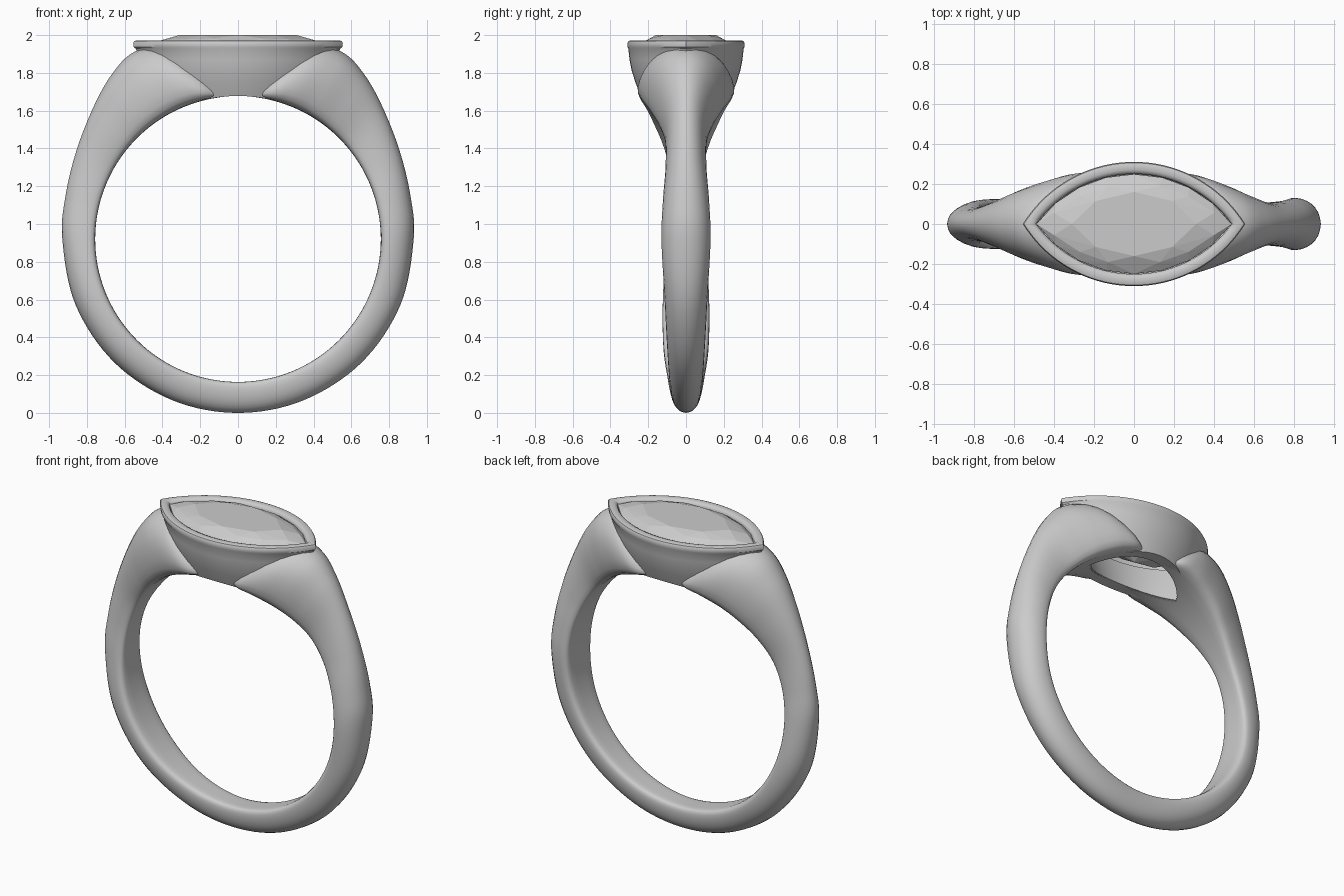
import bpy, bmesh, math
from mathutils import Vector

if "Cube" in bpy.data.objects:
    bpy.data.objects.remove(bpy.data.objects["Cube"])

CENTRE, FINGER = 0.92, 0.756      # finger hole height and radius


def make(name, bm):
    bmesh.ops.recalc_face_normals(bm, faces=bm.faces)
    me = bpy.data.meshes.new(name)
    bm.to_mesh(me)
    bm.free()
    ob = bpy.data.objects.new(name, me)
    bpy.context.collection.objects.link(ob)
    return ob


def loft(name, rings, closed=False):
    """Skin a list of point rings; cap the ends, or join last to first."""
    bm = bmesh.new()
    vs = [[bm.verts.new(p) for p in r] for r in rings]
    n = len(rings[0])
    pairs = list(zip(vs, vs[1:])) + ([(vs[-1], vs[0])] if closed else [])
    for a, b in pairs:
        for i in range(n):
            j = (i + 1) % n
            bm.faces.new((a[i], a[j], b[j], b[i]))
    if not closed:
        bm.faces.new(vs[0])
        bm.faces.new(vs[-1])
    return make(name, bm)


def marquise(z, a, b, n=36):
    """Two mirrored arcs meeting in points at x = +-a, half width b."""
    r = (a * a + b * b) / (2 * b)
    t = math.asin(min(1, a / r))
    arc = [(r * math.sin(t - 2 * t * i / n), r * math.cos(t - 2 * t * i / n) - (r - b)) for i in range(n)]
    return [(x, y, z) for x, y in arc] + [(-x, -y, z) for x, y in arc]


def cut(ob, cutter):
    m = ob.modifiers.new("cut", 'BOOLEAN')
    m.operation, m.solver, m.object = 'DIFFERENCE', 'EXACT', cutter
    bpy.context.view_layer.objects.active = ob
    bpy.ops.object.modifier_apply(modifier=m.name)


def smooth(ob, angle):
    bpy.ops.object.select_all(action='DESELECT')
    ob.select_set(True)
    bpy.context.view_layer.objects.active = ob
    bpy.ops.object.shade_smooth_by_angle(angle=math.radians(angle))


# Shank stations: angle from bottom, outer x, outer z, half width right, half width left
stations = [
    (0, 0, 0, .08, .08), (22, .345, .066, .088, .095), (45, .654, .266, .1, .12),
    (68, .86, .572, .114, .122), (90, .93, .92, .13, .1), (105, .913, 1.15, .122, .085),
    (118, .855, 1.39, .108, .09), (130, .765, 1.62, .112, .13), (140, .67, 1.79, .15, .175),
    (150, .56, 1.905, .2, .215), (160, .41, 1.94, .245, .25), (168, .25, 1.85, .25, .25),
    (175, .1, 1.72, .19, .19)]
path = [Vector((-a, -x, z, wl)) for a, x, z, wr, wl in stations[:0:-1]]
path += [Vector((a, x, z, wr)) for a, x, z, wr, wl in stations]

# D-shaped section: (inner to outer fraction, width fraction)
half = [(0, 0), (0, .4), (.005, .7), (.03, .86), (.08, .95), (.17, .995), (.3, 1), (.45, .965),
        (.6, .89), (.73, .78), (.84, .63), (.92, .46), (.975, .25), (1, 0)]
section = half + [(t, -w) for t, w in half[-2:0:-1]]

rings = []
STEPS = 8
for i in range(len(path) - 1):
    p0, p1, p2, p3 = path[max(i - 1, 0)], path[i], path[i + 1], path[min(i + 2, len(path) - 1)]
    for k in range(STEPS + (i == len(path) - 2)):
        u = k / STEPS
        ang, ox, oz, w = 0.5 * (2 * p1 + (p2 - p0) * u + (2 * p0 - 5 * p1 + 4 * p2 - p3) * u * u
                                + (3 * p1 - p0 - 3 * p2 + p3) * u ** 3)
        a = math.radians(ang)
        ix, iz = FINGER * math.sin(a), CENTRE - FINGER * math.cos(a)
        rings.append([(ix + (ox - ix) * t, w * v, iz + (oz - iz) * t) for t, v in section])
shank = loft("shank", rings)

# Bezel cup: outside wall, rounded rim, seat, tapering hole (z, half length, half width)
outer = [(1.54, .36, .185), (1.62, .405, .215), (1.68, .44, .24), (1.75, .48, .268), (1.81, .508, .287),
         (1.87, .527, .299), (1.927, .54, .305), (1.936, .552, .309), (1.958, .555, .31),
         (1.968, .549, .305), (1.972, .535, .294), (1.972, .512, .27), (1.966, .497, .257), (1.955, .488, .25)]
inner = [(1.87, .485, .247), (1.85, .43, .2), (1.7, .36, .165), (1.54, .3, .145)]
bezel = loft("bezel", [marquise(*p) for p in outer + inner], closed=True)

# Cutters: finger hole, and the bezel interior taken out of the shoulders
bpy.ops.mesh.primitive_cylinder_add(vertices=160, radius=FINGER + .002, depth=2,
                                    location=(0, 0, CENTRE), rotation=(math.pi / 2, 0, 0))
finger = bpy.context.object
well = loft("well", [marquise(z, a + .012, b + .008)
                     for z, a, b in [(2.1, .487, .249)] + inner + [(1.4, .27, .13)]])
cut(bezel, finger)
cut(shank, well)
for helper in (finger, well):
    bpy.data.objects.remove(helper)
smooth(shank, 40)
smooth(bezel, 35)

# Faceted marquise stone as a hull of table, crown, girdle and pavilion points
bm = bmesh.new()
pts = [(sx * x, sy * y, z) for sx in (1, -1) for sy in (1, -1)
       for x, y, z in ((.31, 0, 2.0), (.19, .115, 2.0), (0, .16, 2.0),
                       (.4, .055, 1.974), (.13, .19, 1.982), (.27, .14, 1.978),
                       (.22, .08, 1.82), (0, .11, 1.81))]
pts += marquise(1.95, .487, .249, 8) + marquise(1.935, .487, .249, 8) + [(0, 0, 1.74)]
for p in set(pts):
    bm.verts.new(p)
hull = bmesh.ops.convex_hull(bm, input=bm.verts)
loose = [v for v in bm.verts if not v.link_faces]
bmesh.ops.delete(bm, geom=loose, context='VERTS')
bmesh.ops.dissolve_limit(bm, angle_limit=math.radians(1), verts=bm.verts, edges=bm.edges)
make("stone", bm)
